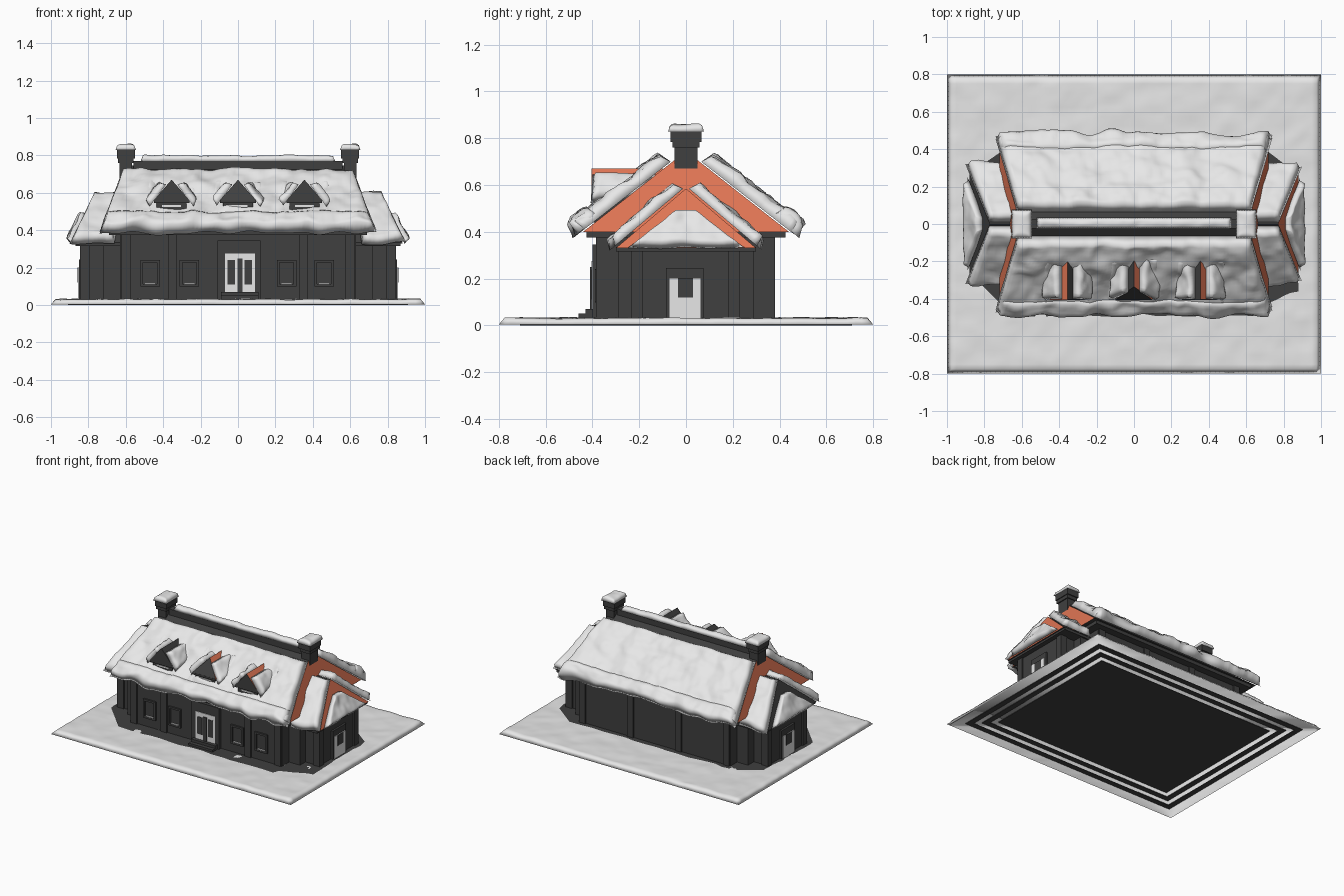
import bpy, bmesh
from mathutils import Vector, noise

if "Cube" in bpy.data.objects:
    bpy.data.objects.remove(bpy.data.objects["Cube"])


def material(name, rgb):
    m = bpy.data.materials.new(name)
    m.use_nodes = True
    m.diffuse_color = (*rgb, 1)
    m.node_tree.nodes["Principled BSDF"].inputs["Base Color"].default_value = (*rgb, 1)
    return m


SNOW = material("snow_white", (0.8, 0.8, 0.8))
DARK = material("dark_grey", (0.05, 0.05, 0.05))
TILE = material("terracotta_orange", (0.75, 0.18, 0.09))


def finish(name, bm, mats, smooth=False):
    bmesh.ops.recalc_face_normals(bm, faces=bm.faces)
    mesh = bpy.data.meshes.new(name)
    bm.to_mesh(mesh)
    bm.free()
    for m in mats:
        mesh.materials.append(m)
    for p in mesh.polygons:
        p.use_smooth = smooth
    ob = bpy.data.objects.new(name, mesh)
    bpy.context.collection.objects.link(ob)
    return ob


def box(name, x, y, z, mat=DARK):
    """Box from its (low, high) range on each axis."""
    bm = bmesh.new()
    bmesh.ops.create_cube(bm, size=1)
    for v in bm.verts:
        v.co = [(r[0] + r[1]) / 2 + c * (r[1] - r[0]) for c, r in zip(v.co, (x, y, z))]
    return finish(name, bm, [mat])


def sheet(name, a, b, c, d, thick, wave=0.015, cell=0.02, bump=0.35):
    """Pillow of snow on the quad a-b (low edge) to d-c (high edge)."""
    a, b, c, d = map(Vector, (a, b, c, d))
    up = (b - a).cross(d - a).normalized()
    if up.z < 0:
        up.negate()
    down = (a + b - c - d).normalized()
    nu = max(8, int((b - a).length / cell))
    nv = max(8, int((d - a).length / cell))
    bm = bmesh.new()
    rows = []
    for j in range(nv + 1):
        row = []
        for i in range(nu + 1):
            u, v = i / nu, j / nv
            p = a.lerp(b, u).lerp(d.lerp(c, u), v)
            # round shoulders near the rim
            rim = min(u * (1 - u) * (b - a).length, v * (1 - v) * (d - a).length)
            soft = min(1, rim / 0.03)
            lift = (1 - (1 - soft) ** 2) ** 0.5
            n = noise.noise(p * 9) + 0.5 * noise.noise(p * 21)
            p = p + up * thick * lift * (1 + bump * n)
            p = p + down * wave * noise.noise(p * 8) * (1 - v)
            row.append(bm.verts.new(p))
        rows.append(row)
    for j in range(nv):
        for i in range(nu):
            bm.faces.new((rows[j][i], rows[j][i + 1], rows[j + 1][i + 1], rows[j + 1][i]))
    bm.faces.new(rows[0] + [r[-1] for r in rows[1:-1]] + rows[-1][::-1]
                 + [r[0] for r in rows[-2:0:-1]])
    return finish(name, bm, [SNOW], True)


def ridge_roof(name, eave, ridge, half_y, z0, z1, colour_rule):
    """Roof along x; eave and ridge are (low, high) x ranges."""
    bm = bmesh.new()
    base = [bm.verts.new((x, y, z0)) for x, y in
            ((eave[0], -half_y), (eave[1], -half_y), (eave[1], half_y), (eave[0], half_y))]
    r0, r1 = (bm.verts.new((x, 0, z1)) for x in ridge)
    bm.faces.new(base)
    for f in ((base[0], base[1], r1, r0), (base[2], base[3], r0, r1),
              (base[1], base[2], r1), (base[3], base[0], r0)):
        bm.faces.new(f)
    bmesh.ops.recalc_face_normals(bm, faces=bm.faces)
    for f in bm.faces:
        f.normal_update()
        f.material_index = 1 if colour_rule(f.normal) else 0
    return finish(name, bm, [DARK, TILE])


# Ground, with dark lining underneath and bare earth around the walls
sheet("snow_ground", (-1, -0.8, 0.004), (1, -0.8, 0.004), (1, 0.8, 0.004),
      (-1, 0.8, 0.004), 0.027, 0, 0.025, 0.2)
for s in (-1, 1):
    for k, (inset, w) in enumerate(((0.09, 0.04), (0.17, 0.04))):
        X, Y = 1 - inset, 0.8 - inset
        box(f"lining_strip_long_{k}_{s}", (-X, X), sorted((s * Y, s * (Y - w))), (0, 0.005))
        box(f"lining_strip_short_{k}_{s}", sorted((s * X, s * (X - w))), (-Y, Y), (0, 0.005))
box("ground_lining", (-0.75, 0.75), (-0.55, 0.55), (0, 0.005))

bm = bmesh.new()
outline = []
for x0, y0, x1, y1 in ((-0.66, -0.49, 0.64, -0.49), (0.66, -0.44, 0.88, -0.36),
                       (0.87, -0.3, 0.87, 0.28), (0.68, 0.41, -0.68, 0.41),
                       (-0.86, 0.28, -0.86, -0.26)):
    a, b = Vector((x0, y0, 0.034)), Vector((x1, y1, 0.034))
    for i in range(16):
        p = a.lerp(b, i / 15)
        n = noise.noise(p * 12) * 0.02
        outline.append(bm.verts.new((p.x + n, p.y + n, p.z)))
top = bm.faces.new(outline)
bmesh.ops.triangulate(bm, faces=[top])
finish("bare_earth", bm, [DARK])

# Main walls, eaves and roof
box("main_walls", (-0.63, 0.63), (-0.375, 0.37), (0.01, 0.4))
box("main_eaves", (-0.69, 0.69), (-0.425, 0.425), (0.375, 0.402))
for x in (-0.6, -0.35, 0.35, 0.6):
    box("front_pilaster", (x - 0.025, x + 0.025), (-0.385, -0.36), (0.02, 0.38))
for x in (-0.6, -0.2, 0.2, 0.6):
    box("back_pilaster", (x - 0.025, x + 0.025), (0.36, 0.38), (0.02, 0.38))
ridge_roof("main_roof", (-0.72, 0.72), (-0.61, 0.61), 0.44, 0.4, 0.745,
           lambda n: abs(n.x) > 0.5)
for s, side in ((-1, "front"), (1, "back")):
    sheet(f"{side}_roof_snow", (-0.74, s * 0.455, 0.395), (0.74, s * 0.455, 0.395),
          (0.625, s * 0.065, 0.7), (-0.625, s * 0.065, 0.7), 0.055,
          0.04 if s < 0 else 0.012)
    # rolled drift along the eave
    sheet(f"{side}_eave_drift", (-0.74, s * 0.47, 0.385), (0.74, s * 0.47, 0.385),
          (0.71, s * 0.37, 0.47), (-0.71, s * 0.37, 0.47), 0.062, 0.03)
box("ridge_beam", (-0.56, 0.56), (-0.025, 0.025), (0.72, 0.77))
sheet("ridge_snow", (-0.52, -0.025, 0.77), (0.52, -0.025, 0.77),
      (0.52, 0.035, 0.77), (-0.52, 0.035, 0.77), 0.035, 0, 0.012)

# Front door with glazing bars, and step
box("door_frame", (-0.11, 0.12), (-0.4, -0.37), (0.02, 0.345))
box("door_panel", (-0.07, 0.09), (-0.404, -0.39), (0.045, 0.275), SNOW)
box("door_centre_bar", (-0.004, 0.024), (-0.41, -0.39), (0.045, 0.25))
for x in (-0.035, 0.055):
    box("door_glazing", (x - 0.02, x + 0.02), (-0.407, -0.39), (0.11, 0.24))
for k, d in enumerate((0.46, 0.43)):
    box(f"door_step_{k}", (-0.09, 0.11), (-d, -0.37), (0.01, 0.05 + 0.02 * k))

# Front windows
for x in (-0.47, -0.26, 0.26, 0.46):
    for s in (-1, 1):
        box("window_jamb", (x + s * 0.045 - 0.007, x + s * 0.045 + 0.007),
            (-0.388, -0.37), (0.1, 0.24))
        z = 0.17 + s * 0.064
        box("window_rail", (x - 0.045, x + 0.045), (-0.388, -0.37), (z - 0.007, z + 0.007))
    box("window_sill_snow", (x - 0.03, x + 0.03), (-0.386, -0.37), (0.112, 0.118), SNOW)

# Side wings, mirrored
for s, side in ((1, "left"), (-1, "right")):
    def mx(lo, hi):
        return tuple(sorted((s * lo, s * hi)))
    box(f"{side}_wing_walls", mx(0.6, 0.835), (-0.225, 0.22), (0.01, 0.33))
    box(f"{side}_wing_link", mx(0.6, 0.72), (-0.29, 0.29), (0.01, 0.33))
    box(f"{side}_wing_eaves", mx(0.6, 0.87), (-0.3, 0.3), (0.315, 0.335))
    for y in (-0.21, 0.205):
        box(f"{side}_wing_pilaster", mx(0.79, 0.845), (y - 0.025, y + 0.025), (0.01, 0.32))
    box(f"{side}_wing_door_frame", mx(0.83, 0.85), (-0.085, 0.075), (0.02, 0.245))
    box(f"{side}_wing_door_panel", mx(0.84, 0.855), (-0.07, 0.062), (0.03, 0.2), SNOW)
    box(f"{side}_wing_door_glass", mx(0.84, 0.858), (-0.035, 0.03), (0.12, 0.2))
    ridge_roof(f"{side}_wing_roof", (0.6, 0.88) if s > 0 else (-0.88, -0.6),
               (0.6, 0.77) if s > 0 else (-0.77, -0.6), 0.3, 0.33, 0.585,
               lambda n: n.x > 0.5)
    for t in (-1, 1):
        sheet(f"{side}_wing_roof_snow", (s * 0.66, t * 0.315, 0.33), (s * 0.9, t * 0.315, 0.33),
              (s * 0.775, t * 0.012, 0.585), (s * 0.62, t * 0.012, 0.585), 0.045, 0.03)
    sheet(f"{side}_wing_end_snow", (s * 0.89, -0.25, 0.33), (s * 0.89, 0.25, 0.33),
          (s * 0.805, 0.03, 0.49), (s * 0.805, -0.03, 0.49), 0.035, 0.01)
    # Chimney
    x = s * 0.6
    box(f"{side}_chimney", (x - 0.034, x + 0.034), (-0.05, 0.05), (0.5, 0.78))
    box(f"{side}_chimney_band", (x - 0.042, x + 0.042), (-0.058, 0.058), (0.76, 0.79))
    box(f"{side}_chimney_cap", (x - 0.048, x + 0.048), (-0.066, 0.066), (0.785, 0.832))
    sheet(f"{side}_chimney_snow", (x - 0.055, -0.077, 0.828), (x + 0.055, -0.077, 0.828),
          (x + 0.055, 0.077, 0.828), (x - 0.055, 0.077, 0.828), 0.036, 0, 0.008)

# Dormers; the middle one has a hipped front
for x, name, bare in ((-0.355, "right", -1), (0, "middle", 1), (0.355, "left", 1)):
    hip = 0.07 if name == "middle" else 0
    box(f"{name}_dormer_walls", (x - 0.08, x + 0.08), (-0.39, -0.2), (0.42, 0.555))
    box(f"{name}_dormer_sill", (x - 0.088, x + 0.088), (-0.4, -0.38), (0.44, 0.46))
    box(f"{name}_dormer_trim", (x - 0.095, x + 0.095), (-0.405, -0.2), (0.545, 0.56))
    box(f"{name}_dormer_window", (x - 0.05, x + 0.05), (-0.394, -0.38), (0.525, 0.534), SNOW)
    roof = ridge_roof(f"{name}_dormer_roof", (-0.405, -0.1), (-0.405 + hip, -0.1),
                      0.098, 0.558, 0.67, lambda n: n.y * -bare > 0.5)
    roof.rotation_euler.z = 1.5708
    roof.location.x = x
    for t in (-1, 1):
        sheet(f"{name}_dormer_snow", (x + t * 0.115, -0.405, 0.53), (x + t * 0.115, -0.2, 0.545),
              (x + t * 0.03, -0.13, 0.645), (x + t * 0.03, -0.4 + hip / 2, 0.645),
              0.04, 0.02, 0.012)
        # drift sliding down beside the dormer
        sheet(f"{name}_dormer_drift", (x + t * 0.085, -0.4, 0.45), (x + t * 0.16, -0.4, 0.45),
              (x + t * 0.14, -0.16, 0.64), (x + t * 0.07, -0.16, 0.64), 0.05, 0.02, 0.012)
